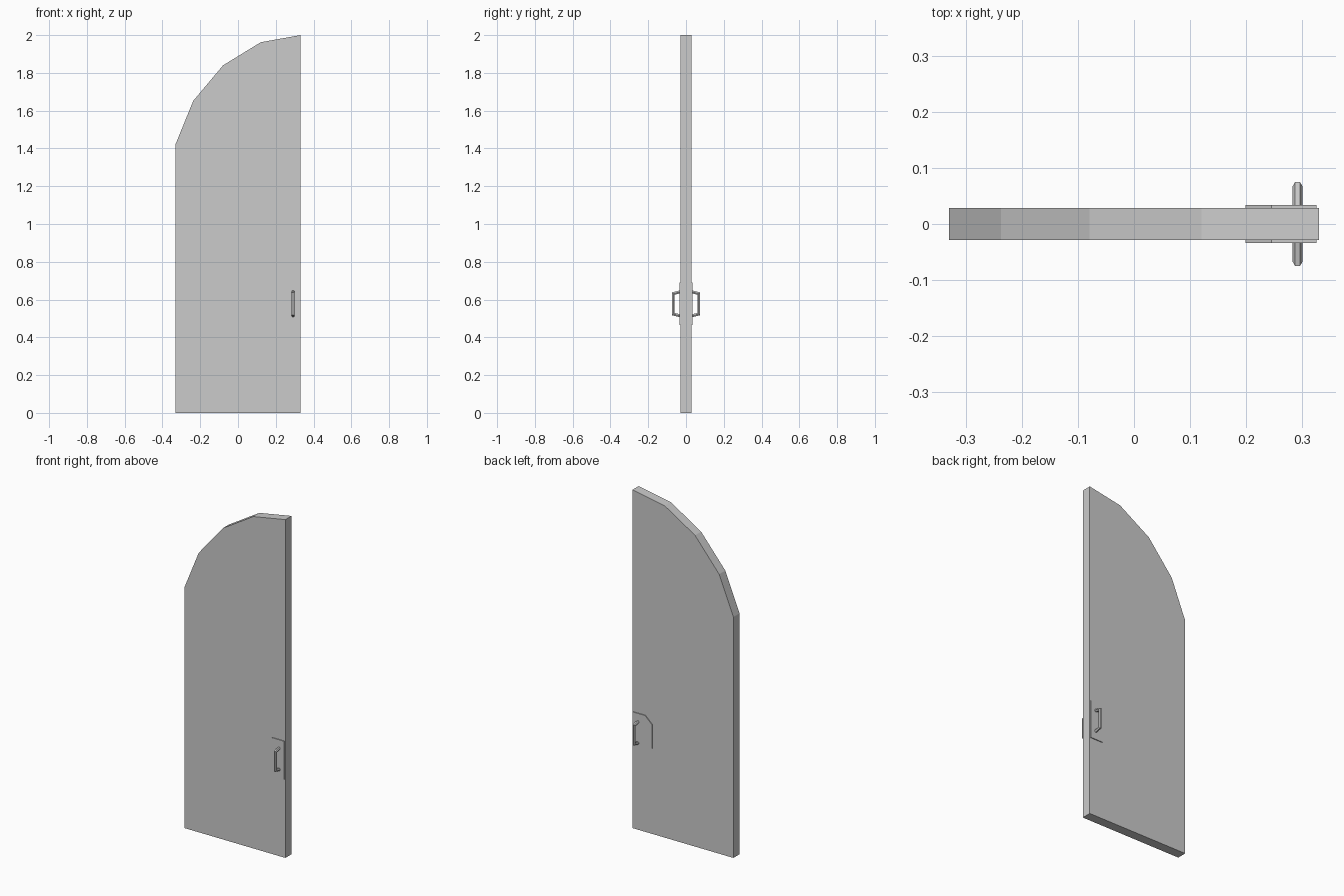
import bpy, bmesh
from math import sin, cos, pi
from mathutils import Vector

if "Cube" in bpy.data.objects:
    bpy.data.objects.remove(bpy.data.objects["Cube"])


def add_object(name, bm):
    bmesh.ops.recalc_face_normals(bm, faces=bm.faces)
    mesh = bpy.data.meshes.new(name)
    bm.to_mesh(mesh)
    bm.free()
    obj = bpy.data.objects.new(name, mesh)
    bpy.context.collection.objects.link(obj)
    return obj


def slab(name, profile, y0, y1):
    """Extrude an XZ outline from y0 to y1."""
    bm = bmesh.new()
    face = bm.faces.new([bm.verts.new((x, y0, z)) for x, z in profile])
    ext = bmesh.ops.extrude_face_region(bm, geom=[face])
    verts = [v for v in ext["geom"] if isinstance(v, bmesh.types.BMVert)]
    bmesh.ops.translate(bm, verts=verts, vec=(0, y1 - y0, 0))
    return add_object(name, bm)


def tube(name, x, path, radius, side, sides=6):
    """Mitred tube along a YZ path, mirrored to the given side of the door."""
    bm = bmesh.new()
    pts = [Vector(p) for p in path]
    normals = []
    for a, b in zip(pts, pts[1:]):
        d = (b - a).normalized()
        normals.append(Vector((-d.y, d.x)))
    rings = []
    for i, p in enumerate(pts):
        n0 = normals[max(i - 1, 0)]
        n1 = normals[min(i, len(normals) - 1)]
        miter = (n0 + n1) / (1 + n0.dot(n1))
        ring = []
        for k in range(sides):
            a = 2 * pi * k / sides
            q = p + miter * radius * sin(a)
            ring.append(bm.verts.new((x + radius * cos(a), side * q.x, q.y)))
        rings.append(ring)
    for r0, r1 in zip(rings, rings[1:]):
        for k in range(sides):
            j = (k + 1) % sides
            bm.faces.new((r0[k], r0[j], r1[j], r1[k]))
    bm.faces.new(rings[0])
    bm.faces.new(rings[-1])
    return add_object(name, bm)


# Door leaf with a faceted quarter arch
slab("door_leaf", [(-0.33, 0), (0.33, 0), (0.33, 2.0), (0.12, 1.962),
                   (-0.079, 1.84), (-0.237, 1.652), (-0.33, 1.424)],
     -0.0285, 0.0285)

# Chamfered handle plates and pull handles on both faces
plate = [(0.325, 0.465), (0.325, 0.69), (0.245, 0.69),
         (0.199, 0.647), (0.199, 0.508), (0.245, 0.465)]
grip = [(0.03, 0.641), (0.0673, 0.632), (0.0673, 0.523), (0.03, 0.514)]
for label, side in (("front", -1), ("back", 1)):
    slab(label + "_handle_plate", plate, side * 0.0275, side * 0.0335)
    tube(label + "_handle", 0.2915, grip, 0.0087, side)
